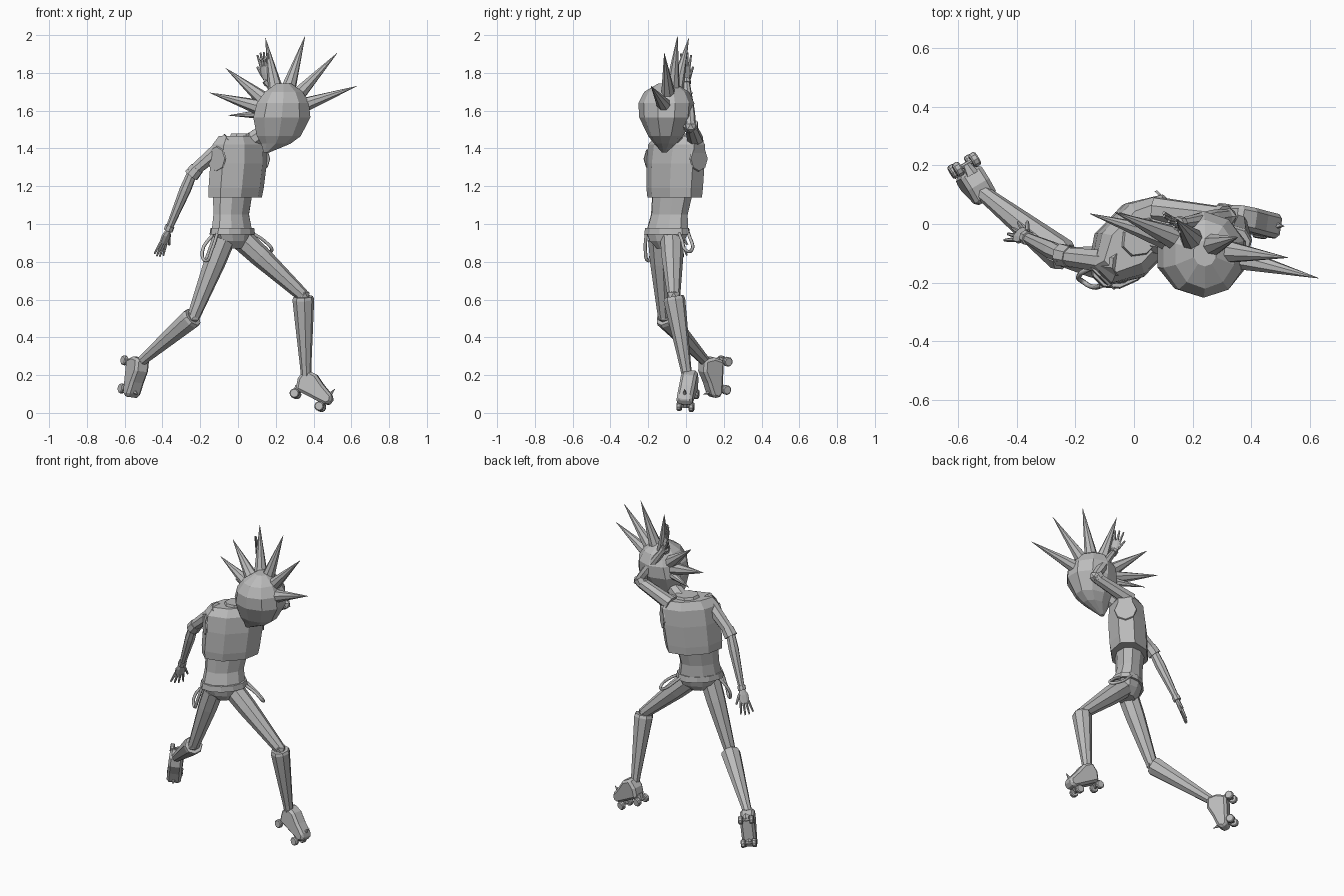
import bpy, bmesh
from math import sin, cos, pi
from mathutils import Vector as V

cube = bpy.data.objects.get("Cube")
if cube:
    bpy.data.objects.remove(cube)

grey = bpy.data.materials.new("plain_grey")
grey.use_nodes = True
COLOUR = (0.5, 0.5, 0.5, 1)
grey.diffuse_color = COLOUR
grey.node_tree.nodes["Principled BSDF"].inputs["Base Color"].default_value = COLOUR

X, Y = V((1, 0, 0)), V((0, 1, 0))
FRONT = V((0.72, -0.69, 0)).normalized()   # way the body faces
SIDE = V((0.69, 0.72, 0)).normalized()     # towards the body's left


def finish(name, bm):
    bmesh.ops.recalc_face_normals(bm, faces=bm.faces[:])
    mesh = bpy.data.meshes.new(name)
    bm.to_mesh(mesh)
    bm.free()
    mesh.materials.append(grey)
    ob = bpy.data.objects.new(name, mesh)
    bpy.context.collection.objects.link(ob)
    return ob


def loft(name, rings, a, b, sides):
    """Skin elliptical rings given as (centre, radius along a, radius along b)."""
    bm = bmesh.new()
    loops = []
    for c, ra, rb in rings:
        angles = [2 * pi * (i + 0.5) / sides for i in range(sides)]
        loops.append([bm.verts.new(V(c) + a * ra * cos(t) + b * rb * sin(t)) for t in angles])
    for lo, hi in zip(loops, loops[1:]):
        for i in range(sides):
            j = (i + 1) % sides
            bm.faces.new((lo[i], lo[j], hi[j], hi[i]))
    bm.faces.new(loops[0])
    bm.faces.new(loops[-1])
    return finish(name, bm)


def limb(name, p, q, stops, sides=8):
    """Round bar from p to q; stops are (fraction, radius)."""
    p, q = V(p), V(q)
    d = (q - p).normalized()
    a = d.cross(V((0.3, 1, 0.2))).normalized()
    return loft(name, [(p.lerp(q, f), r, r) for f, r in stops], a, d.cross(a), sides)


def spike(name, base, tip, radius, sides=8):
    return limb(name, base, tip, [(0, radius), (1, 0.001)], sides)


def ball(name, centre, radius):
    bm = bmesh.new()
    bmesh.ops.create_icosphere(bm, subdivisions=1, radius=radius)
    bmesh.ops.translate(bm, vec=V(centre), verts=bm.verts[:])
    return finish(name, bm)


# Head: faceted, broad on top, narrowing to an off-centre chin
loft("head", [((0.15, -0.115, 1.378), 0.015, 0.012), ((0.2, -0.11, 1.425), 0.082, 0.058),
              ((0.216, -0.108, 1.465), 0.122, 0.092), ((0.232, -0.105, 1.565), 0.159, 0.143),
              ((0.238, -0.104, 1.64), 0.145, 0.148), ((0.242, -0.103, 1.7), 0.105, 0.118),
              ((0.242, -0.1, 1.745), 0.04, 0.045)], X, Y, 10)

# Mohawk: fan of spikes
centre = V((0.225, -0.085, 1.585))
tips = [(0.63, -0.185, 1.73), (0.525, -0.115, 1.905), (0.355, -0.045, 1.995),
        (0.145, 0.015, 1.985), (-0.065, 0.04, 1.825), (-0.15, 0.035, 1.695), (-0.05, 0.04, 1.575)]
for n, tip in enumerate(tips):
    d = (V(tip) - centre).normalized()
    spike(f"hair_spike_{n + 1}", centre + d * 0.12, tip, 0.025 if n == 6 else 0.042)

# Neck and collar
limb("neck", (0.01, -0.04, 1.4), (0.19, -0.08, 1.52), [(0, 0.05), (1, 0.042)])
loft("collar", [((0.015, -0.045, 1.43), 0.085, 0.07), ((0.025, -0.045, 1.48), 0.07, 0.055)], SIDE, FRONT, 8)

# Cropped vest
loft("vest", [((-0.015, -0.06, 1.14), 0.172, 0.112), ((-0.01, -0.06, 1.19), 0.178, 0.117),
              ((0.003, -0.055, 1.32), 0.183, 0.118), ((0.012, -0.05, 1.42), 0.183, 0.108),
              ((0.015, -0.045, 1.465), 0.15, 0.075)], SIDE, FRONT, 8)

# Armhole panels on each side of the vest
for name, s in (("left", 1), ("right", -1)):
    c = V((0.004, -0.055, 1.345)) + SIDE * s * 0.17
    limb(name + "_armhole_panel", c - SIDE * s * 0.004, c + SIDE * s * 0.004, [(0, 0.068), (1, 0.064)], 8)

# Waist, belt and pelvis
loft("waist", [((-0.032, -0.1, 0.96), 0.132, 0.092), ((-0.036, -0.088, 1.05), 0.117, 0.078),
               ((-0.028, -0.072, 1.16), 0.128, 0.088)], SIDE, FRONT, 10)
loft("belt", [((-0.03, -0.1, 0.945), 0.142, 0.1), ((-0.03, -0.1, 0.98), 0.136, 0.096)], SIDE, FRONT, 12)
loft("pelvis", [((-0.025, -0.1, 0.87), 0.06, 0.05), ((-0.028, -0.1, 0.91), 0.11, 0.08),
                ((-0.03, -0.1, 0.95), 0.13, 0.09)], SIDE, FRONT, 10)


# Hanging brace loops on the hips
def hanging_loop(name, points):
    curve = bpy.data.curves.new(name, "CURVE")
    curve.dimensions = "3D"
    curve.bevel_depth = 0.009
    curve.bevel_resolution = 1
    curve.resolution_u = 4
    sp = curve.splines.new("BEZIER")
    sp.bezier_points.add(len(points) - 1)
    for bp, co in zip(sp.bezier_points, points):
        bp.co = co
        bp.handle_left_type = bp.handle_right_type = "AUTO"
    curve.materials.append(grey)
    bpy.context.collection.objects.link(bpy.data.objects.new(name, curve))


hanging_loop("right_brace_loop", [(-0.11, -0.21, 0.95), (-0.14, -0.215, 0.86), (-0.17, -0.2, 0.805),
                                  (-0.19, -0.18, 0.85), (-0.12, -0.14, 0.96)])
hanging_loop("left_brace_loop", [(0.06, -0.04, 0.96), (0.14, -0.02, 0.91), (0.18, 0.0, 0.86),
                                 (0.15, 0.03, 0.86), (0.03, 0.01, 0.96)])


# Arms with sleeves, cuffs, forearms and hands
def arm(side, shoulder, elbow, wrist, hand_dir, spread):
    limb(side + "_sleeve", shoulder, elbow, [(0, 0.045), (0.4, 0.04), (0.9, 0.034), (1, 0.03)])
    limb(side + "_elbow_cuff", V(elbow).lerp(V(shoulder), 0.12), V(elbow).lerp(V(wrist), 0.06),
         [(0, 0.038), (1, 0.041)])
    ball(side + "_elbow", elbow, 0.034)
    limb(side + "_forearm", elbow, wrist, [(0, 0.027), (0.3, 0.031), (1, 0.018)])
    limb(side + "_wristband", V(wrist).lerp(V(elbow), 0.08), wrist, [(0, 0.025), (1, 0.025)])
    d, w = V(hand_dir).normalized(), V(spread).normalized()
    n = d.cross(w).normalized()
    w = n.cross(d)
    wr = V(wrist)
    loft(side + "_palm", [(wr, 0.017, 0.013), (wr + d * 0.03, 0.032, 0.014), (wr + d * 0.075, 0.03, 0.011)],
         w, n, 8)
    for i in range(4):
        off = (i - 1.5) * 0.015
        start = wr + d * 0.068 + w * off
        end = start + d * (0.085 - 0.01 * abs(i - 1.5)) + w * off * 0.7
        limb(f"{side}_finger_{i + 1}", start, end, [(0, 0.009), (1, 0.005)], 6)
    limb(side + "_thumb", wr + d * 0.02 + w * 0.02, wr + d * 0.075 + w * 0.053, [(0, 0.01), (1, 0.006)], 6)


arm("right", (-0.045, -0.135, 1.445), (-0.24, -0.11, 1.275), (-0.37, -0.045, 0.965),
    (-0.05, 0.02, -0.13), (0.7, 0.7, 0.2))
arm("left", (0.07, 0.05, 1.44), (0.32, 0.025, 1.515), (0.15, 0.0, 1.762),
    (-0.02, 0, 0.13), (-0.7, 0.7, 0))


# Legs: slim thigh, knee, wide-topped lower leg
def leg(side, hip, knee, ankle):
    limb(side + "_thigh", hip, knee, [(0, 0.062), (0.3, 0.058), (0.9, 0.038), (1, 0.034)])
    ball(side + "_knee", knee, 0.038)
    top = V(knee).lerp(V(ankle), 0.01)
    limb(side + "_shin", top, ankle, [(0, 0.052), (0.04, 0.058), (0.35, 0.048), (0.9, 0.03), (1, 0.028)])


# Roller boot: extruded profile with trucks, wheels and a toe spike
def skate(side, origin, toe, up):
    t = V(toe).normalized()
    s = V(up).cross(t).normalized()
    u = t.cross(s)
    o = V(origin)
    profile = [(-0.08, 0.02), (0.1, 0.02), (0.122, 0.045), (0.112, 0.08), (0.04, 0.11),
               (-0.02, 0.142), (-0.085, 0.142), (-0.098, 0.08)]
    bm = bmesh.new()
    f = bm.faces.new([bm.verts.new(o + t * a + u * b - s * 0.042) for a, b in profile])
    ext = bmesh.ops.extrude_face_region(bm, geom=[f])
    moved = [g for g in ext["geom"] if isinstance(g, bmesh.types.BMVert)]
    bmesh.ops.translate(bm, vec=s * 0.084, verts=moved)
    boot = finish(side + "_boot", bm)
    bevel = boot.modifiers.new("soft_edges", "BEVEL")
    bevel.width = 0.014
    bevel.segments = 1
    for end, a in (("front", 0.075), ("rear", -0.075)):
        c = o + t * a
        limb(f"{side}_{end}_truck", c, c + u * 0.04, [(0, 0.014), (1, 0.024)], 6)
        limb(f"{side}_{end}_axle", c - s * 0.04, c + s * 0.04, [(0, 0.008), (1, 0.008)], 6)
        for tag, k in (("inner", -1), ("outer", 1)):
            limb(f"{side}_{end}_{tag}_wheel", c + s * k * 0.02, c + s * k * 0.046,
                 [(0, 0.021), (0.2, 0.026), (0.8, 0.026), (1, 0.021)], 10)
    base = o + t * 0.09 + u * 0.08
    spike(side + "_toe_spike", base, base + u * 0.04 + t * 0.012, 0.012, 6)


leg("left", (0.02, -0.075, 0.92), (0.345, -0.065, 0.62), (0.36, 0.005, 0.2))
leg("right", (-0.075, -0.14, 0.92), (-0.235, -0.115, 0.51), (-0.515, 0.105, 0.27))
skate("left", (0.37, 0.01, 0.067), (0.87, -0.17, -0.45), (0.45, 0, 0.88))
skate("right", (-0.58, 0.2, 0.2), (-0.1, -0.05, -1), (0.5, -0.85, 0))
